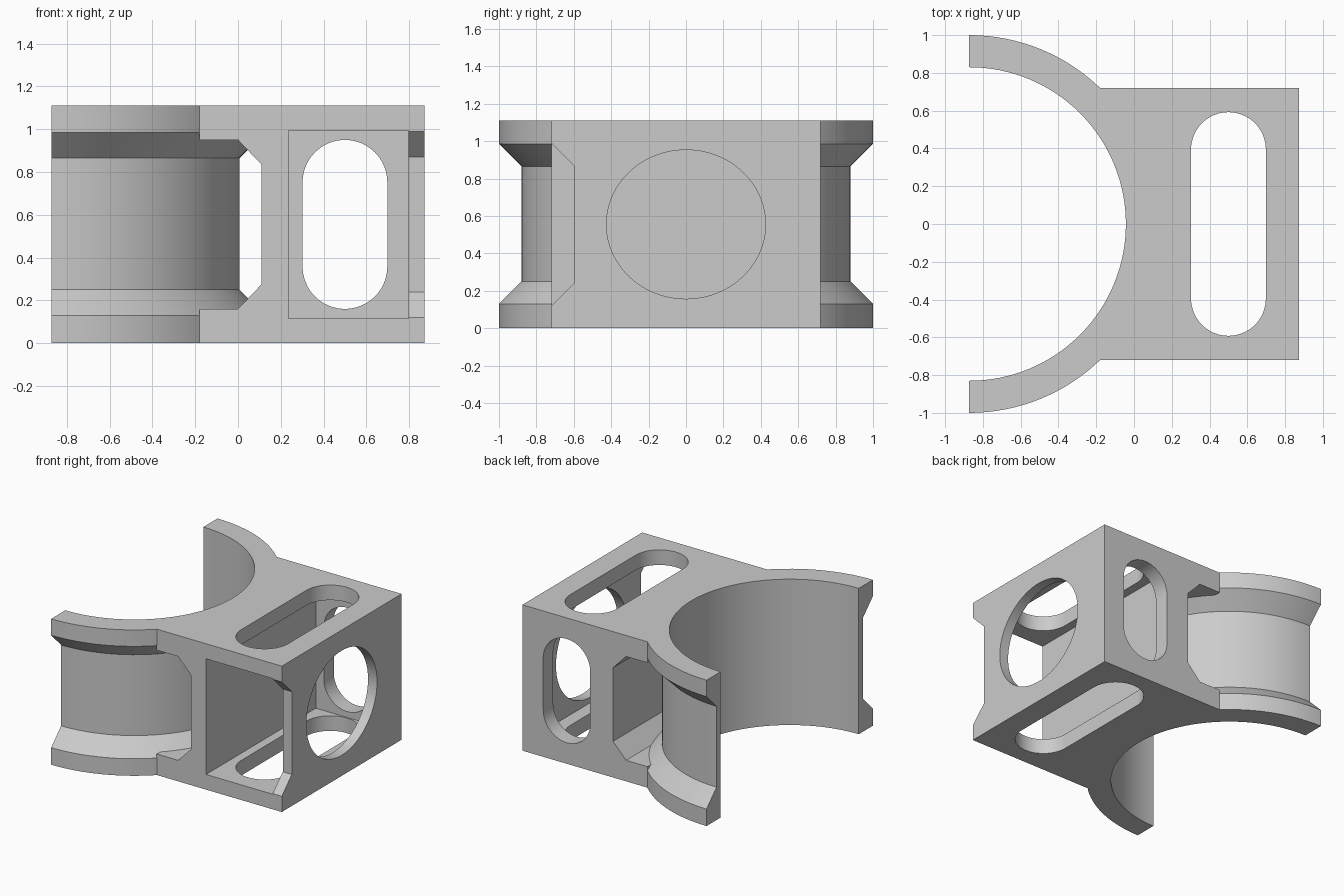
import bpy, bmesh, math
from mathutils import Vector

old = bpy.data.objects.get("Cube")
if old:
    bpy.data.objects.remove(old, do_unlink=True)

H, END, HALF_Y = 1.11, 0.873, 0.72
MID = H / 2
AXES = {"x": Vector((1, 0, 0)), "y": Vector((0, 1, 0)), "z": Vector((0, 0, 1))}

grey = bpy.data.materials.new("light grey")
grey.use_nodes = True
grey.diffuse_color = (0.6, 0.6, 0.6, 1)
grey.node_tree.nodes["Principled BSDF"].inputs["Base Color"].default_value = (0.6, 0.6, 0.6, 1)


def finish(name, bm):
    bmesh.ops.recalc_face_normals(bm, faces=bm.faces)
    mesh = bpy.data.meshes.new(name)
    bm.to_mesh(mesh)
    bm.free()
    mesh.materials.append(grey)
    obj = bpy.data.objects.new(name, mesh)
    bpy.context.collection.objects.link(obj)
    return obj


def prism(name, axis, outline, lo, hi):
    """Extrude a closed outline (the two other axes, in xyz order) along an axis."""
    u, v = [AXES[a] for a in "xyz" if a != axis]
    bm = bmesh.new()
    face = bm.faces.new([bm.verts.new(u * a + v * b + AXES[axis] * lo) for a, b in outline])
    side = bmesh.ops.extrude_face_region(bm, geom=[face])
    moved = [g for g in side["geom"] if isinstance(g, bmesh.types.BMVert)]
    bmesh.ops.translate(bm, verts=moved, vec=AXES[axis] * (hi - lo))
    return finish(name, bm)


def rect(x0, x1, y0, y1):
    return [(x0, y0), (x1, y0), (x1, y1), (x0, y1)]


def oval(cu, cv, ru, rv, straight=0, n=64):
    """Ellipse, or a slot when its halves are pulled apart along v."""
    pts = []
    for i in range(n + 1 if straight else n):
        t = 2 * math.pi * i / n
        pts.append((cu + ru * math.cos(t), cv + rv * math.sin(t)))
    if straight:
        arc = [math.pi * i / (n // 2) for i in range(n // 2 + 1)]
        pts = [(cu + ru * math.cos(t), cv + straight + rv * math.sin(t)) for t in arc]
        pts += [(cu - ru * math.cos(t), cv - straight - rv * math.sin(t)) for t in arc]
    return pts


def combine(target, other, operation):
    mod = target.modifiers.new("combine", "BOOLEAN")
    mod.object, mod.operation, mod.solver = other, operation, "EXACT"
    bpy.ops.object.select_all(action="DESELECT")
    bpy.context.view_layer.objects.active = target
    target.select_set(True)
    bpy.ops.object.modifier_apply(modifier=mod.name)
    bpy.data.objects.remove(other, do_unlink=True)


# Half-round saddle with a bevelled strap groove around its outside
section = [(0.83, 0), (1, 0), (1, 0.13), (0.88, 0.25),
           (0.88, H - 0.245), (1, H - 0.125), (1, H), (0.83, H)]
bm = bmesh.new()
STEPS = 64
loops = []
for i in range(STEPS + 1):
    t = math.pi * (i / STEPS - 0.5)
    loops.append([bm.verts.new((-END + r * math.cos(t), r * math.sin(t), z)) for r, z in section])
for a, b in zip(loops, loops[1:]):
    for k in range(len(section)):
        j = (k + 1) % len(section)
        bm.faces.new((a[k], a[j], b[j], b[k]))
bm.faces.new(loops[0])
bm.faces.new(loops[-1])
saddle = finish("saddle", bm)

# Housing block
body = prism("bracket_body", "z", rect(-0.18, END, -HALF_Y, HALF_Y), 0, H)

# Round clearance for the saddle, kept inside the saddle wall
combine(body, prism("saddle_clearance", "z", oval(-END, 0, 0.855, 0.855, n=128), -1, 2), "DIFFERENCE")

# Strap passage running through behind the saddle
passage = [(-0.5, 0.16), (0, 0.16), (0.11, 0.275),
           (0.11, H - 0.275), (0, H - 0.16), (-0.5, H - 0.16)]
combine(body, prism("strap_passage", "y", passage, -1, 1), "DIFFERENCE")
combine(body, saddle, "UNION")

# Inner chamber, open at the front
combine(body, prism("chamber", "y", rect(0.235, 0.797, 0.115, H - 0.115), -1, 0.6), "DIFFERENCE")

# Chamfered recess in the front edge of the end wall
recess = [(-0.84, 0), (-0.6, 0.24), (-0.6, H - 0.24), (-0.84, H)]
combine(body, prism("edge_recess", "x", recess, 0.7, 1), "DIFFERENCE")

# Slots in the top, bottom and back, and a round window in the end
combine(body, prism("vertical_slot", "z", oval(0.5, 0, 0.198, 0.198, 0.394), -1, 2), "DIFFERENCE")
combine(body, prism("back_slot", "y", oval(0.5, MID, 0.198, 0.198, 0.197), 0.4, 1), "DIFFERENCE")
combine(body, prism("end_window", "x", oval(0, MID, 0.425, 0.398, n=96), 0.6, 1), "DIFFERENCE")

bpy.ops.object.shade_smooth_by_angle(angle=math.radians(25))
